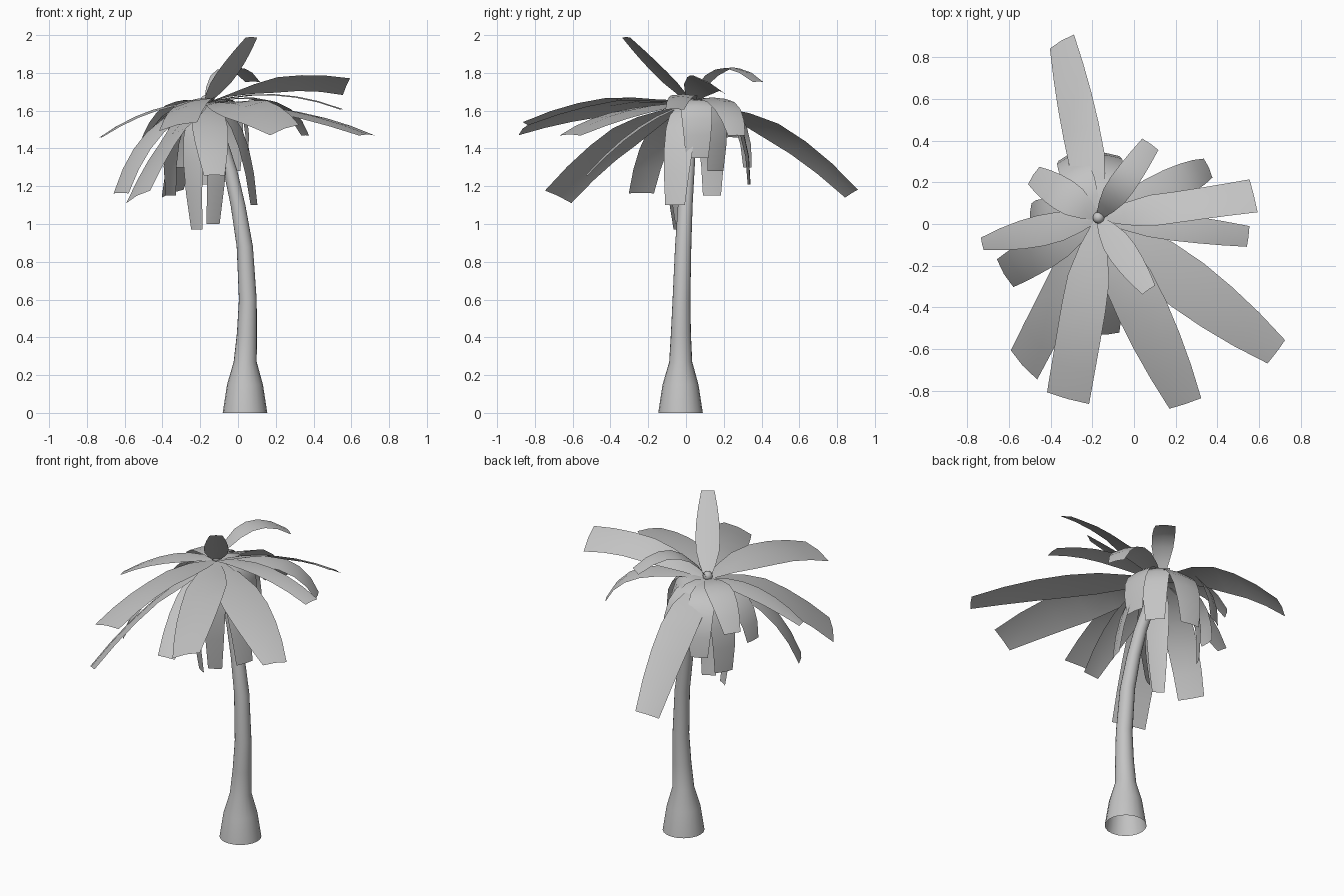
import bpy, bmesh, math
from mathutils import Vector

grey = bpy.data.materials.new("light grey")
grey.diffuse_color = (0.55, 0.55, 0.55, 1)
CROWN = Vector((-0.17, 0.03, 1.64))


def make_object(name, bm, angle):
    mesh = bpy.data.meshes.new(name)
    bm.to_mesh(mesh)
    bm.free()
    mesh.materials.append(grey)
    obj = bpy.data.objects.new(name, mesh)
    bpy.context.collection.objects.link(obj)
    bpy.ops.object.select_all(action='DESELECT')
    obj.select_set(True)
    bpy.context.view_layer.objects.active = obj
    bpy.ops.object.shade_smooth_by_angle(angle=math.radians(angle))
    return obj


# Trunk: leaning tube of rings (x, y, z, radius), open at the foot
def trunk(rings, sides=20):
    bm = bmesh.new()
    loops = []
    for x, y, z, r in rings:
        loops.append([bm.verts.new((x + r * math.cos(a), y + r * math.sin(a), z))
                      for a in (2 * math.pi * i / sides for i in range(sides))])
    for lo, hi in zip(loops, loops[1:]):
        for i in range(sides):
            j = (i + 1) % sides
            bm.faces.new((lo[i], lo[j], hi[j], hi[i]))
    bm.faces.new(loops[-1])
    make_object("trunk", bm, 40)


trunk([(0.037, -0.029, 0, 0.118), (0.037, -0.029, 0.15, 0.095), (0.038, -0.028, 0.27, 0.061),
       (0.047, -0.027, 0.42, 0.053), (0.052, -0.024, 0.6, 0.047), (0.036, -0.015, 0.88, 0.043),
       (0.0, -0.004, 1.1, 0.039), (-0.04, 0.008, 1.28, 0.037), (-0.1, 0.02, 1.47, 0.035),
       (-0.165, 0.03, 1.63, 0.03)])


# Frond: arched strip from the crown to a tip; reach and height place the bend
def frond(name, tip, reach, height, width, tip_width, tilt=0, steps=6):
    tip = Vector(tip)
    flat = Vector((tip.x - CROWN.x, tip.y - CROWN.y, 0))
    bend = CROWN + flat * reach
    bend.z = height
    side = Vector((-flat.y, flat.x, 0)).normalized()
    bm = bmesh.new()
    rows = []
    for i in range(steps + 1):
        t = i / steps
        p = CROWN * (1 - t) ** 2 + bend * 2 * t * (1 - t) + tip * t * t
        tangent = ((bend - CROWN) * (1 - t) + (tip - bend) * t).normalized()
        normal = tangent.cross(side)
        a = math.radians(tilt) * min(1, 2 * t)
        s = side * math.cos(a) + normal * math.sin(a)
        n = tangent.cross(s)
        if t < 0.45:
            w = 0.03 + (width - 0.03) * math.sin(t / 0.45 * math.pi / 2)
        else:
            w = width + (tip_width - width) * ((t - 0.45) / 0.55) ** 2
        rows.append([bm.verts.new(p + s * w / 2 * k - n * 0.05 * w * abs(k)) for k in (1, 0, -1)])
    for r0, r1 in zip(rows, rows[1:]):
        for k in (0, 1):
            bm.faces.new((r0[k], r0[k + 1], r1[k + 1], r1[k]))
    make_object(name, bm, 60)


# Long spreading fronds
spreading = [
    ((-0.35, 0.88, 1.165), 0.5, 1.60, 0.20, 0.14, -25),
    ((0.245, -0.865, 1.505), 0.5, 1.67, 0.26, 0.17, 20),
    ((0.685, -0.615, 1.475), 0.5, 1.65, 0.26, 0.14),
    ((0.55, -0.06, 1.61), 0.5, 1.75, 0.13, 0.10),
    ((0.575, 0.14, 1.735), 0.5, 1.80, 0.17, 0.185, -29),
    ((0.36, 0.27, 1.47), 0.8, 1.75, 0.16, 0.10),
    ((0.08, 0.385, 1.755), 0.4, 1.95, 0.13, 0.095),
    ((0.07, -0.315, 1.99), 0.45, 1.80, 0.14, 0.075),
    ((-0.73, -0.095, 1.46), 0.5, 1.66, 0.15, 0.06),
    ((-0.625, -0.24, 1.165), 0.7, 1.58, 0.18, 0.155),
    ((-0.535, -0.68, 1.15), 0.5, 1.55, 0.21, 0.20, 28),
    ((-0.32, -0.84, 1.525), 0.5, 1.72, 0.22, 0.215, 14),
    ((-0.485, 0.235, 1.46), 0.6, 1.72, 0.16, 0.10),
]
for i, spec in enumerate(spreading):
    frond(f"spreading_frond_{i + 1}", *spec)

# Drooping fronds hugging the trunk top
drooping = [
    ((-0.125, -0.53, 1.26), 0.5, 1.58, 0.19, 0.11),
    ((-0.50, 0.05, 1.35), 0.9, 1.65, 0.16, 0.10),
    ((-0.13, 0.34, 1.21), 1.0, 1.70, 0.18, 0.12),
    ((-0.32, 0.33, 1.30), 1.0, 1.70, 0.15, 0.10),
    ((-0.36, 0.14, 1.15), 1.2, 1.65, 0.16, 0.11),
    ((0.09, -0.06, 1.10), 0.8, 1.65, 0.17, 0.11),
    ((-0.22, -0.05, 0.97), 2.2, 1.60, 0.13, 0.07),
    ((-0.13, -0.04, 1.00), 2.4, 1.65, 0.13, 0.08),
    ((0.05, 0.06, 1.35), 1.2, 1.75, 0.17, 0.12),
    ((-0.02, 0.16, 1.28), 1.3, 1.75, 0.16, 0.11),
]
for i, spec in enumerate(drooping):
    frond(f"drooping_frond_{i + 1}", *spec)

# Small bud at the crown
bud = bmesh.new()
bmesh.ops.create_uvsphere(bud, u_segments=12, v_segments=8, radius=0.028)
bmesh.ops.translate(bud, verts=bud.verts, vec=CROWN + Vector((0, 0, 0.015)))
make_object("crown_bud", bud, 60)
